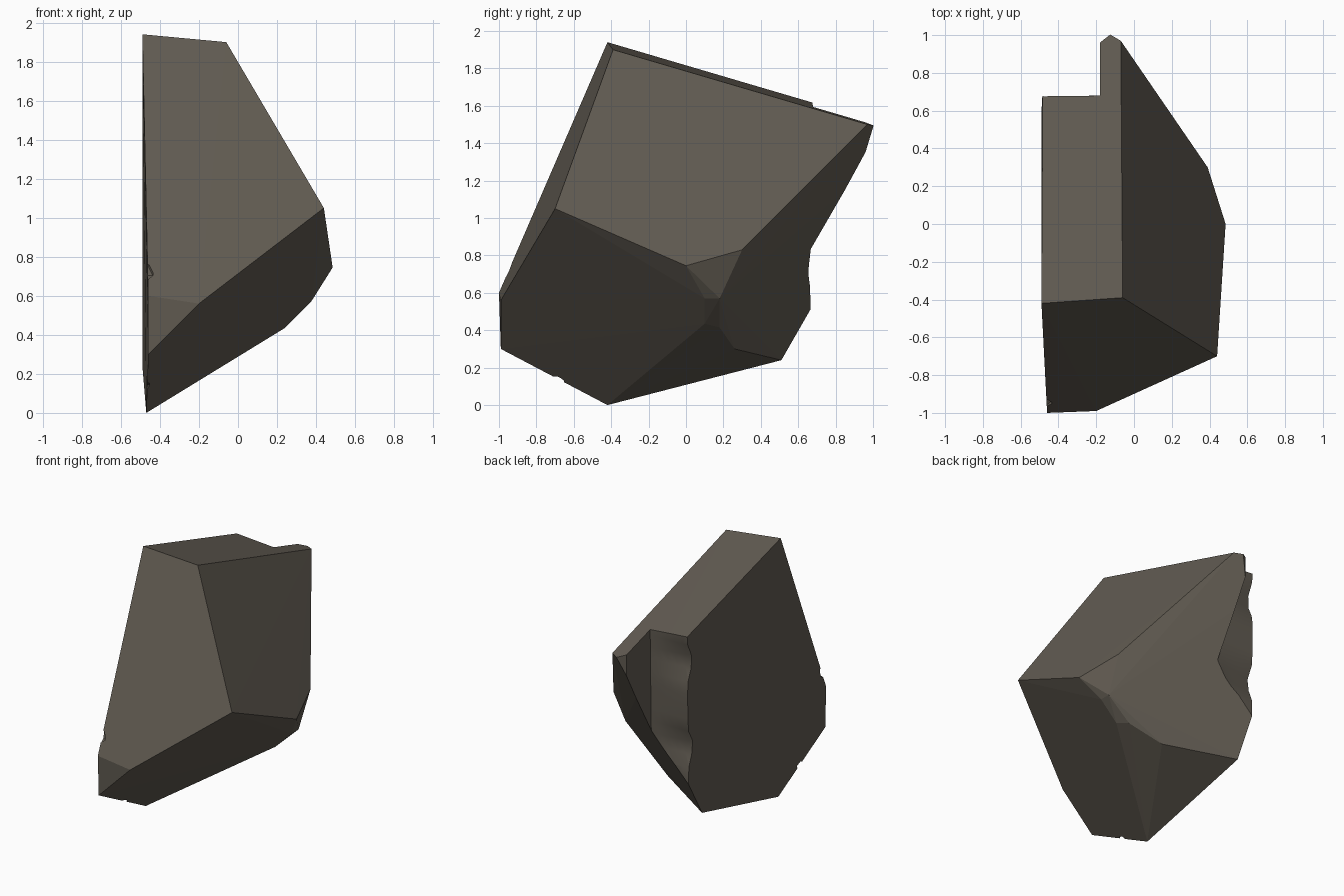
import bpy, bmesh, math
from mathutils import Vector

if "Cube" in bpy.data.objects:
    bpy.data.objects.remove(bpy.data.objects["Cube"])

stone = bpy.data.materials.new("grey brown stone")
stone.diffuse_color = (0.12, 0.105, 0.084, 1)
stone.use_nodes = True
stone.node_tree.nodes["Principled BSDF"].inputs["Base Color"].default_value = stone.diffuse_color


def make_object(name, bm):
    bmesh.ops.recalc_face_normals(bm, faces=bm.faces[:])
    mesh = bpy.data.meshes.new(name)
    bm.to_mesh(mesh)
    bm.free()
    mesh.materials.append(stone)
    ob = bpy.data.objects.new(name, mesh)
    bpy.context.collection.objects.link(ob)
    return ob


# Main faceted block: hull of its corners
corners = [
    (-.49, -.42, 1.94), (-.06, -.39, 1.90), (-.07, .97, 1.50), (-.48, 1.21, 1.46),
    (.44, -.70, 1.05), (.485, 0, .745), (.39, .30, .83),
    (-.20, -.99, .56), (-.46, -1.0, .60), (-.46, -.99, .30), (-.47, -.42, 0),
    (.375, .10, .57), (.375, .18, .57), (.24, .10, .435), (.195, .18, .415),
    (-.03, .26, .30), (-.49, .51, .24)]
bm = bmesh.new()
for c in corners:
    bm.verts.new(c)
res = bmesh.ops.convex_hull(bm, input=bm.verts[:])
loose = [v for v in bm.verts if not v.link_faces]
bmesh.ops.delete(bm, geom=loose, context='VERTS')
# Chip off the rear tip
cut = bmesh.ops.bisect_plane(
    bm, geom=bm.verts[:] + bm.edges[:] + bm.faces[:], plane_co=(-.13, 1.0, 1.5),
    plane_no=(-.62, .78, 0), clear_outer=True)
rim = [g for g in cut['geom_cut'] if isinstance(g, bmesh.types.BMEdge)]
bmesh.ops.holes_fill(bm, edges=rim, sides=0)
rock = make_object("rock", bm)

# Cutter for the broken notch at the rear left: a rough wall pushed backwards
bm = bmesh.new()
bmesh.ops.create_grid(bm, x_segments=8, y_segments=26, size=1)
for v in bm.verts:
    x = -.44 + .26 * v.co.x
    z = 1.0 + 1.2 * v.co.y
    out = max(0, (-.18 - x) / .3)
    dents = math.exp(-((z - 1.42) / .10) ** 2) + math.exp(-((z - .78) / .08) ** 2)
    low = max(0, min(1, (1.5 - z) / .8))
    v.co = Vector((x, .68 - .015 * low - .06 * min(out, 1.2) * dents, z))
ext = bmesh.ops.extrude_face_region(bm, geom=bm.faces[:])
for g in ext['geom']:
    if isinstance(g, bmesh.types.BMVert):
        g.co.y = 1.6
notch = make_object("notch_cutter", bm)

# Cutter for small edge chips
bm = bmesh.new()
for pos, r in [((-.48, -.97, .73), .06), ((-.48, -.69, .12), .05)]:
    made = bmesh.ops.create_icosphere(bm, subdivisions=1, radius=r)
    bmesh.ops.translate(bm, verts=made['verts'], vec=pos)
chips = make_object("chip_cutter", bm)

# Carve the block, then drop the cutters
bpy.context.view_layer.objects.active = rock
for cutter in (notch, chips):
    mod = rock.modifiers.new("carve", 'BOOLEAN')
    mod.operation = 'DIFFERENCE'
    mod.solver = 'EXACT'
    mod.object = cutter
    bpy.ops.object.modifier_apply(modifier=mod.name)
    bpy.data.objects.remove(cutter)

# Flat facets everywhere, smooth only on the rough broken wall
for p in rock.data.polygons:
    p.material_index = 0
    c = p.center
    p.use_smooth = p.normal.y > .5 and .58 < c.y < .70 and c.x < -.18 and p.area < .05
